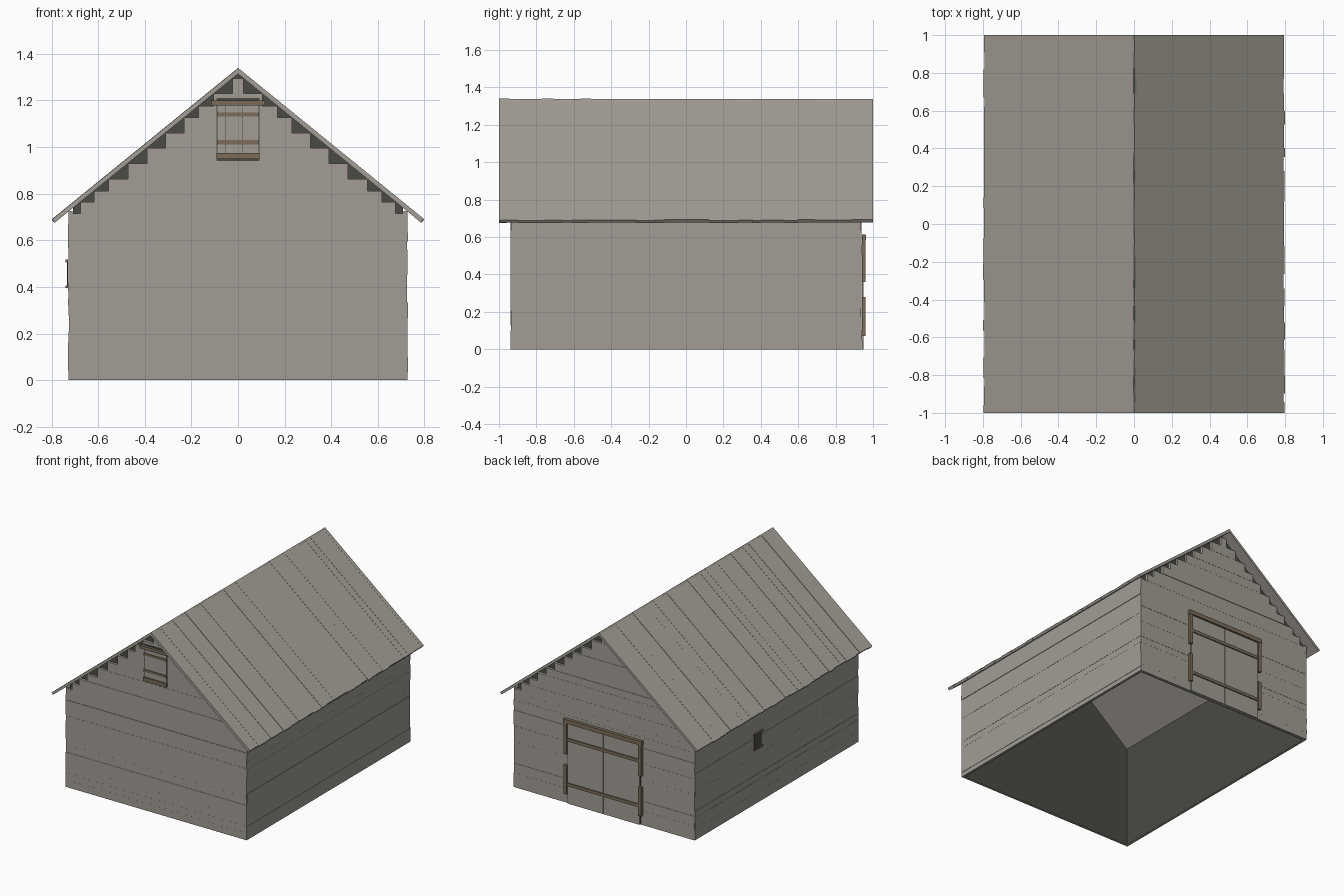
import bpy, bmesh, math, random
from mathutils import Matrix, Vector

random.seed(4)
cube = bpy.data.objects.get("Cube")
if cube:
    bpy.data.objects.remove(cube)

RIDGE, EAVE_X, EAVE_Z = 1.34, 0.80, 0.69
SLOPE = (RIDGE - EAVE_Z) / EAVE_X
ANGLE = math.atan(SLOPE)
ROOF_T = 0.02
UNDER = RIDGE - ROOF_T / math.cos(ANGLE)
HALF_X, HALF_Y = 0.73, 0.94


def material(name, colour):
    mat = bpy.data.materials.new(name)
    mat.use_nodes = True
    rgba = (*colour, 1)
    mat.diffuse_color = rgba
    mat.node_tree.nodes["Principled BSDF"].inputs["Base Color"].default_value = rgba
    return mat


WALL = material("weathered grey wood", (0.36, 0.34, 0.30))
ROOF = material("pale roof wood", (0.37, 0.345, 0.305))
BROWN = material("brown trim wood", (0.20, 0.15, 0.10))
DARK = material("dark interior", (0.07, 0.07, 0.058))


def finish(name, bm, mat):
    mesh = bpy.data.meshes.new(name)
    bm.to_mesh(mesh)
    bm.free()
    mesh.materials.append(mat)
    obj = bpy.data.objects.new(name, mesh)
    bpy.context.collection.objects.link(obj)
    return obj


def add_box(bm, lo, hi, frame=Matrix()):
    lo, hi = Vector(lo), Vector(hi)
    place = Matrix.Translation((lo + hi) / 2) @ Matrix.Diagonal((*(hi - lo), 1))
    bmesh.ops.create_cube(bm, size=1, matrix=frame @ place)


def boxes(name, mat, spans):
    """One object made of several (low corner, high corner) boxes."""
    bm = bmesh.new()
    for lo, hi in spans:
        add_box(bm, lo, hi)
    return finish(name, bm, mat)


def split(start, end, small, large):
    """Cut a length into boards of uneven width."""
    cuts = [start]
    while end - cuts[-1] > large:
        cuts.append(cuts[-1] + random.uniform(small, large))
    cuts.append(end)
    return list(zip(cuts, cuts[1:]))


def jitter(amount=0.004):
    return random.uniform(0, amount)


# Gable walls: horizontal boards stepping in under the roof
for name, side in (("front_wall", -1), ("back_wall", 1)):
    spans = []
    for z0, z1 in split(0, 0.715, 0.045, 0.075) + split(0.715, 1.295, 0.045, 0.07):
        half = min(HALF_X - 0.004, (UNDER - z1) / SLOPE)
        y = sorted((side * (HALF_Y - 0.02), side * (HALF_Y - jitter())))
        spans.append(((-half, y[0], z0), (half, y[1], z1)))
    boxes(name, WALL, spans)

# Side walls: horizontal boards up to the eaves
for name, side in (("right_wall", -1), ("left_wall", 1)):
    spans = []
    for z0, z1 in split(0, 0.725, 0.03, 0.07):
        x = sorted((side * (HALF_X - 0.02), side * (HALF_X - jitter())))
        end = HALF_Y - 0.002 - jitter()
        spans.append(((x[0], -end, z0), (x[1], end, z1)))
    boxes(name, WALL, spans)

# Dark lining behind the boards, open at the bottom
bm = bmesh.new()
inner_x, inner_y = HALF_X - 0.022, HALF_Y - 0.022
eave = UNDER - SLOPE * inner_x
outline = [(-inner_x, 0), (inner_x, 0), (inner_x, eave), (0, UNDER), (-inner_x, eave)]
for y in (-inner_y, inner_y):
    bm.faces.new([bm.verts.new((x, y, z)) for x, z in outline])
for x in (-inner_x, inner_x):
    corners = ((-inner_y, 0), (inner_y, 0), (inner_y, eave), (-inner_y, eave))
    bm.faces.new([bm.verts.new((x, y, z)) for y, z in corners])
finish("interior_lining", bm, DARK)

# Roof slopes: boards running from ridge to eaves
length = math.hypot(EAVE_X, RIDGE - EAVE_Z)
for name, turn in (("left_roof", 0), ("right_roof", math.pi)):
    frame = (Matrix.Translation((0, 0, RIDGE)) @ Matrix.Rotation(turn, 4, "Z")
             @ Matrix.Rotation(ANGLE, 4, "Y"))
    bm = bmesh.new()
    for y0, y1 in split(-1, 1, 0.045, 0.10):
        add_box(bm, (0, y0, -ROOF_T), (length - jitter(0.008), y1, -jitter()), frame)
    finish(name, bm, ROOF)

# Loft window: shutters of narrow boards, with dark gaps and brown braces
front = -HALF_Y
boxes("window_gap", DARK, [((-0.092, front - 0.002, 0.94), (0.092, front, 1.21))])
boxes("window_shutters", WALL, [
    ((x0 + 0.001, front - 0.008, 0.97), (x1 - 0.001, front, 1.19))
    for x0, x1 in ((-0.09, -0.055), (-0.055, 0.018), (0.018, 0.09))])
boxes("window_trim", BROWN, [
    ((-half, front - depth, z0), (half, front, z1))
    for half, depth, z0, z1 in ((0.115, 0.02, 1.178, 1.20), (0.09, 0.014, 1.132, 1.148),
                                (0.09, 0.014, 1.012, 1.03), (0.092, 0.02, 0.948, 0.975))])

# Back double door with brown frame and cross braces
back = HALF_Y
boxes("door_leaves", WALL, [
    ((x0, back, 0), (x1, back + 0.008, 0.59)) for x0, x1 in ((-0.29, -0.002), (0.002, 0.29))])
boxes("door_gap", DARK, [((-0.295, back, 0), (0.295, back + 0.002, 0.59))])
trim = [((-0.315, back, 0.585), (0.315, back + 0.022, 0.615))]
trim += [((-0.29, back, z), (0.29, back + 0.016, z + 0.022)) for z in (0.13, 0.455)]
for x in (-0.30, 0.30):
    for z0, z1 in ((0.07, 0.28), (0.36, 0.585)):
        trim.append(((x - 0.012, back, z0), (x + 0.012, back + 0.02, z1)))
boxes("door_trim", BROWN, trim)

# Small opening in the right wall
boxes("side_vent", DARK, [((-HALF_X - 0.004, 0.18, 0.40), (-HALF_X, 0.26, 0.51))])
boxes("side_vent_trim", BROWN, [
    ((-HALF_X - 0.01, 0.17, z), (-HALF_X, 0.27, z + 0.012)) for z in (0.395, 0.505)])
